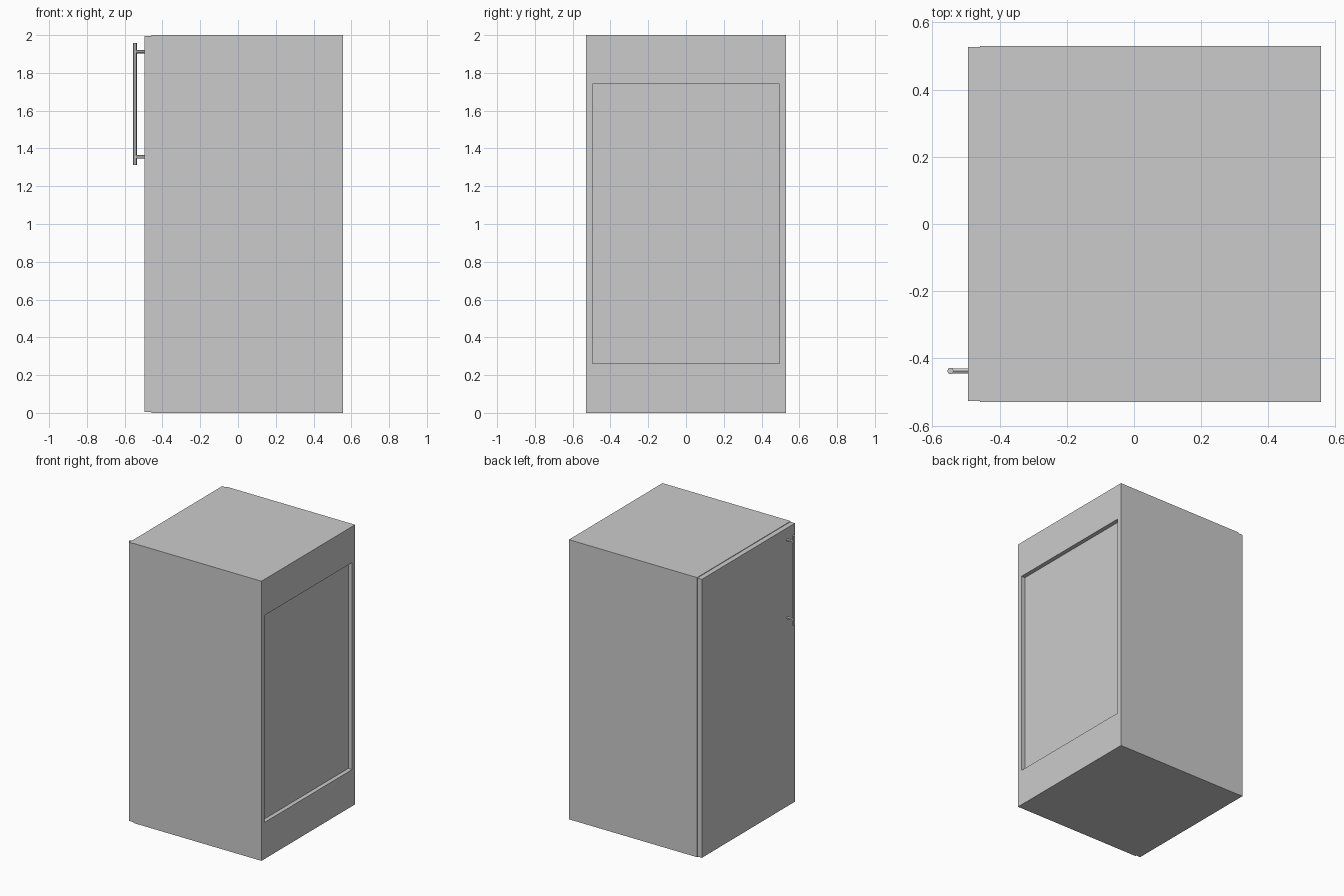
import bpy, bmesh, math
from mathutils import Matrix, Vector

if "Cube" in bpy.data.objects:
    bpy.data.objects.remove(bpy.data.objects["Cube"], do_unlink=True)

grey = bpy.data.materials.new("light grey")
colour = (0.6, 0.6, 0.6, 1)
grey.diffuse_color = colour
grey.use_nodes = True
grey.node_tree.nodes["Principled BSDF"].inputs["Base Color"].default_value = colour


def add_object(name, bm):
    bmesh.ops.recalc_face_normals(bm, faces=bm.faces)
    mesh = bpy.data.meshes.new(name)
    bm.to_mesh(mesh)
    bm.free()
    mesh.materials.append(grey)
    obj = bpy.data.objects.new(name, mesh)
    bpy.context.collection.objects.link(obj)
    return obj


def box(name, low, high):
    low, high = Vector(low), Vector(high)
    bm = bmesh.new()
    bmesh.ops.create_cube(bm, size=1, matrix=Matrix.Translation((low + high) / 2)
                          @ Matrix.Diagonal((high - low).to_4d()))
    return add_object(name, bm)


def rod(name, start, end, radius):
    """Six-sided rod between two points."""
    start, end = Vector(start), Vector(end)
    axis = end - start
    turn = Matrix.Rotation(math.pi / 2, 4, "Y") if axis.x else Matrix.Rotation(math.pi / 2, 4, "Z")
    bm = bmesh.new()
    bmesh.ops.create_cone(bm, cap_ends=True, segments=6, radius1=radius, radius2=radius,
                          depth=axis.length,
                          matrix=Matrix.Translation((start + end) / 2) @ turn)
    # corners point up on standoffs and outward on the bar
    if axis.x:
        bmesh.ops.rotate(bm, verts=bm.verts, cent=start, matrix=Matrix.Rotation(math.pi / 2, 3, "X"))
    return add_object(name, bm)


# Cabinet body: four walls frame a shallow recessed panel on the +x side
X0, X1, Y, TOP = -0.458, 0.556, 0.529, 2.0
OPEN_Y, OPEN_LOW, OPEN_HIGH, DEPTH = 0.495, 0.262, 1.742, 0.03
bm = bmesh.new()
bmesh.ops.create_cube(bm, size=1, matrix=Matrix.Translation(((X0 + X1) / 2, 0, TOP / 2))
                      @ Matrix.Diagonal((X1 - X0, 2 * Y, TOP, 1)))
side = max(bm.faces, key=lambda f: f.calc_center_median().x)
bmesh.ops.inset_individual(bm, faces=[side], thickness=0.02)
for v in side.verts:
    v.co.y = math.copysign(OPEN_Y, v.co.y)
    v.co.z = OPEN_HIGH if v.co.z > TOP / 2 else OPEN_LOW
recess = bmesh.ops.extrude_discrete_faces(bm, faces=[side])["faces"][0]
bmesh.ops.translate(bm, verts=recess.verts, vec=(-DEPTH, 0, 0))
add_object("cabinet_body", bm)

# Door, slightly smaller than the body
box("door", (-0.494, -0.526, 0.004), (X0, 0.526, 1.996))

# Bar handle on two standoffs
HX, HY = -0.546, -0.437
rod("handle_bar", (HX, HY, 1.313), (HX, HY, 1.957), 0.01)
for label, z in (("upper", 1.912), ("lower", 1.355)):
    rod(label + "_handle_standoff", (HX, HY, z), (-0.49, HY, z), 0.009)
